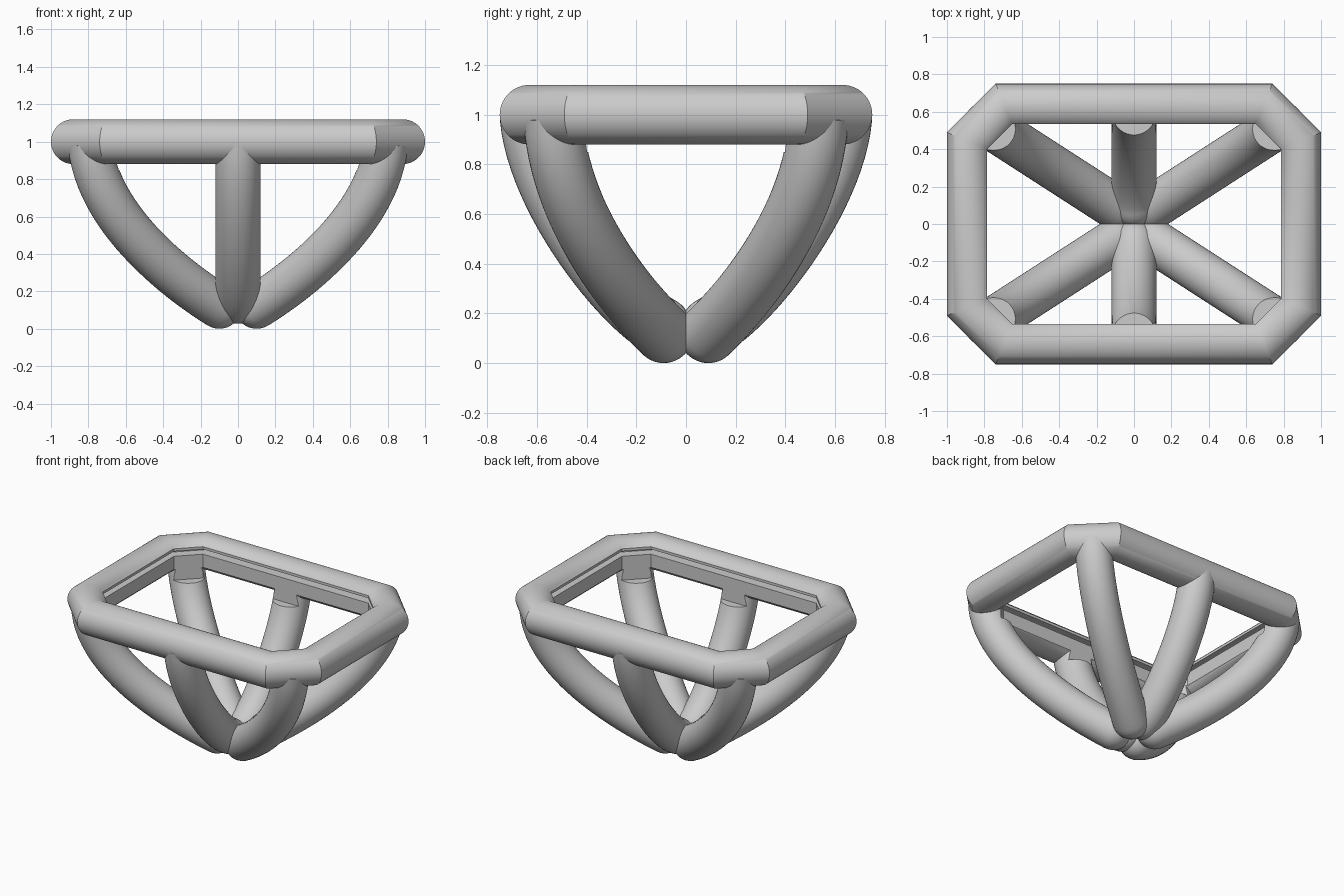
import bpy, bmesh, math
from mathutils import Vector

if "Cube" in bpy.data.objects:
    bpy.data.objects.remove(bpy.data.objects["Cube"])

R = 0.12      # tube radius
FLAT = -0.095 # offset of the flat inner face from the rail centre line


def octagon(d):
    """Chamfered rectangle of the rail, offset outward by d."""
    X, Y, C = 0.88 + d, 0.63 + d, 1.32 + d * math.sqrt(2)
    return [(X, C - X), (C - Y, Y), (Y - C, Y), (-X, C - X),
            (-X, X - C), (Y - C, -Y), (C - Y, -Y), (X, X - C)]


def make(name, rings, loop=False):
    """Skin a list of equal-sized rings into a solid."""
    bm = bmesh.new()
    vs = [[bm.verts.new(p) for p in ring] for ring in rings]
    n, m = len(vs), len(vs[0])
    for i in range(n if loop else n - 1):
        a, b = vs[i], vs[(i + 1) % n]
        for j in range(m):
            k = (j + 1) % m
            bm.faces.new((a[j], a[k], b[k], b[j]))
    if not loop:
        bm.faces.new(vs[0])
        bm.faces.new(vs[-1])
    bmesh.ops.recalc_face_normals(bm, faces=bm.faces)
    me = bpy.data.meshes.new(name)
    bm.to_mesh(me)
    bm.free()
    ob = bpy.data.objects.new(name, me)
    bpy.context.collection.objects.link(ob)
    return ob


def activate(ob):
    bpy.ops.object.select_all(action='DESELECT')
    ob.select_set(True)
    bpy.context.view_layer.objects.active = ob


def smooth(ob):
    activate(ob)
    bpy.ops.object.shade_smooth_by_angle(angle=math.radians(30))


# Top rail: round tube with flat inner face and a slot, mitred at the corners
a0 = math.acos(FLAT / R)
profile = [(R * math.cos(a), R * math.sin(a))
           for a in (-a0 + 2 * a0 * i / 40 for i in range(41))]
profile += [(FLAT, 0.055), (-0.03, 0.055), (-0.03, 0.02), (FLAT, 0.02)]
rail = make("top_rail", [[(x, y, 1 + h) for x, y in octagon(d)]
                         for d, h in profile], loop=True)
smooth(rail)

# Cutter that trims the leg tops flush with the rail's inner face
cutter = make("leg_trim_cutter", [[(x, y, z) for x, y in octagon(FLAT)]
                                  for z in (0.85, 1.3)])
cutter.hide_render = True


def leg(name, tip, c1, c2, top):
    """Curved round tube with a hemispherical foot."""
    p = [Vector(v) for v in (tip, c1, c2, top)]
    side = Vector((-(top[1] - tip[1]), top[0] - tip[0], 0)).normalized()
    rings = []

    def ring(c, t, r):
        nrm = t.cross(side)
        rings.append([c + r * (side * math.cos(a) + nrm * math.sin(a))
                      for a in (2 * math.pi * i / 40 for i in range(40))])

    t0 = (p[1] - p[0]).normalized()
    for i in range(8):
        a = math.radians(87) * (1 - i / 8)
        ring(p[0] - t0 * R * math.sin(a), t0, R * math.cos(a))
    for i in range(25):
        t = i / 24
        s = 1 - t
        c = s**3 * p[0] + 3 * s * s * t * p[1] + 3 * s * t * t * p[2] + t**3 * p[3]
        d = s * s * (p[1] - p[0]) + 2 * s * t * (p[2] - p[1]) + t * t * (p[3] - p[2])
        ring(c, d.normalized(), R)
    ob = make(name, rings)
    mod = ob.modifiers.new("trim", 'BOOLEAN')
    mod.operation = 'DIFFERENCE'
    mod.solver = 'EXACT'
    mod.object = cutter
    activate(ob)
    bpy.ops.object.modifier_apply(modifier="trim")
    smooth(ob)


# Two middle legs and four corner legs
for sy, end in ((-1, "front"), (1, "back")):
    leg(end + "_middle_leg", (0, sy * 0.1, 0.147), (0, sy * 0.25, 0.22),
        (0, sy * 0.6, 0.65), (0, sy * 0.63, 0.99))
    for sx, hand in ((-1, "left"), (1, "right")):
        pts = [(sx * x, sy * (0.09 + (x - 0.1) * 0.645), z) for x, z in
               ((0.1, 0.12), (0.35, 0.275), (0.755, 0.6), (0.79, 0.99))]
        leg(f"{end}_{hand}_leg", *pts)

bpy.data.objects.remove(cutter)
